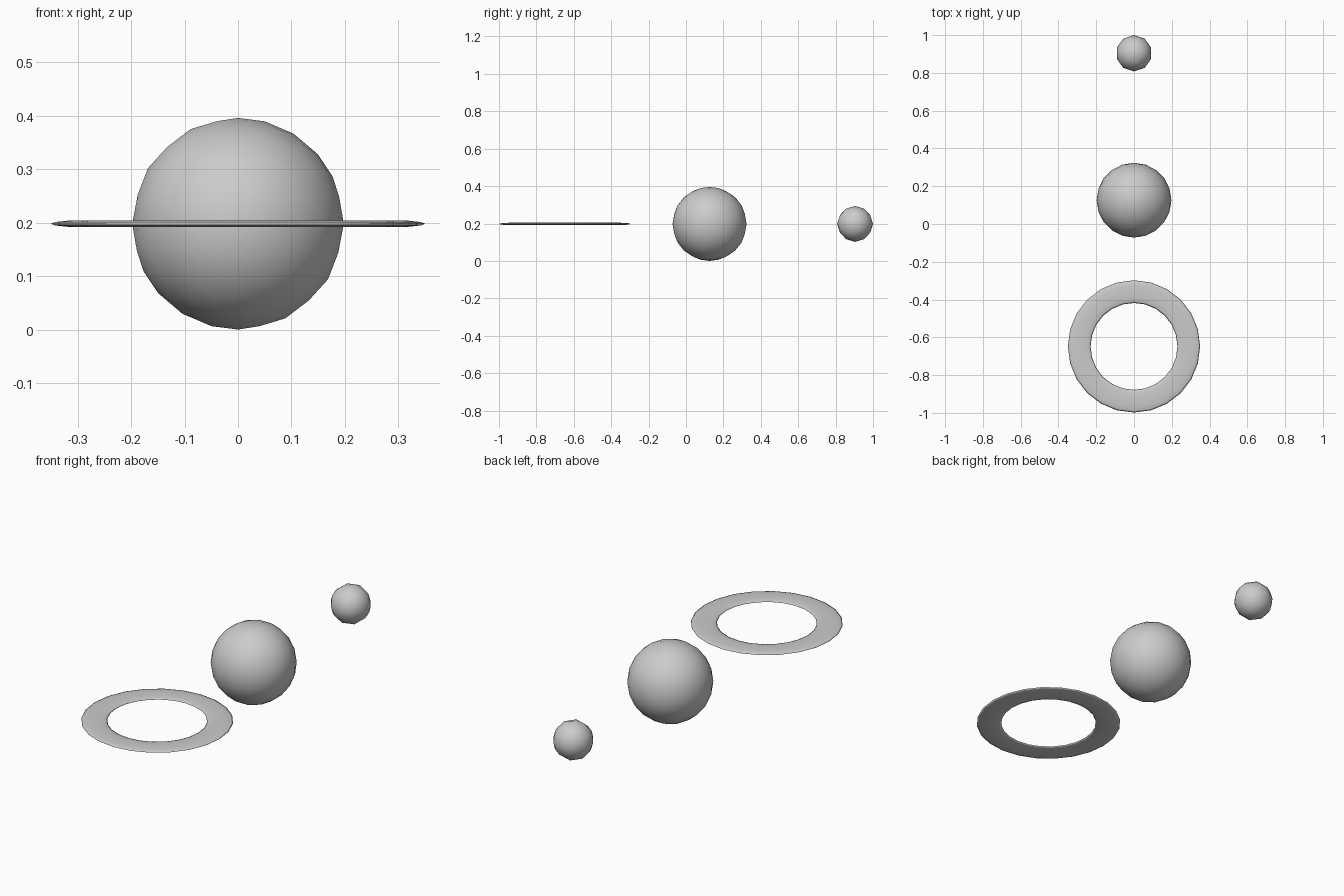
import bpy
import bmesh
from math import cos, sin, tau, radians

cube = bpy.data.objects.get("Cube")
if cube:
    bpy.data.objects.remove(cube, do_unlink=True)

# One plain light grey for every part
grey = bpy.data.materials.new("light_grey")
grey.use_nodes = True
grey.diffuse_color = (0.6, 0.6, 0.6, 1)
grey.node_tree.nodes["Principled BSDF"].inputs["Base Color"].default_value = (0.6, 0.6, 0.6, 1)

CENTRE_Z = 0.198


def add_part(name, bm, y):
    """Turn a bmesh into a smooth object on the centre line."""
    bmesh.ops.recalc_face_normals(bm, faces=bm.faces)
    mesh = bpy.data.meshes.new(name)
    bm.to_mesh(mesh)
    bm.free()
    mesh.materials.append(grey)
    mesh.shade_smooth()
    obj = bpy.data.objects.new(name, mesh)
    obj.location = (0, y, CENTRE_Z)
    bpy.context.collection.objects.link(obj)
    return obj


def add_ball(name, y, radius, subdivisions):
    bm = bmesh.new()
    bmesh.ops.create_icosphere(bm, subdivisions=subdivisions, radius=radius)
    return add_part(name, bm, y)


def add_flat_ring(name, y, major, minor, half_height, segments, sides):
    """Flattened torus: an elliptical section spun around z."""
    bm = bmesh.new()
    section = [bm.verts.new((major + minor * cos(tau * i / sides), 0,
                             half_height * sin(tau * i / sides)))
               for i in range(sides)]
    edges = [bm.edges.new((section[i - 1], section[i])) for i in range(sides)]
    bmesh.ops.spin(bm, geom=section + edges, cent=(0, 0, 0), axis=(0, 0, 1),
                   angle=tau, steps=segments, use_merge=True)
    bmesh.ops.remove_doubles(bm, verts=bm.verts, dist=0.0001)
    return add_part(name, bm, y)


# Planet, its small moon and the separate ring
add_ball("planet", 0.126, 0.198, 3)
add_ball("moon", 0.904, 0.096, 2)
add_flat_ring("planet_ring", -0.648, 0.29, 0.06, 0.0065, 24, 12)
